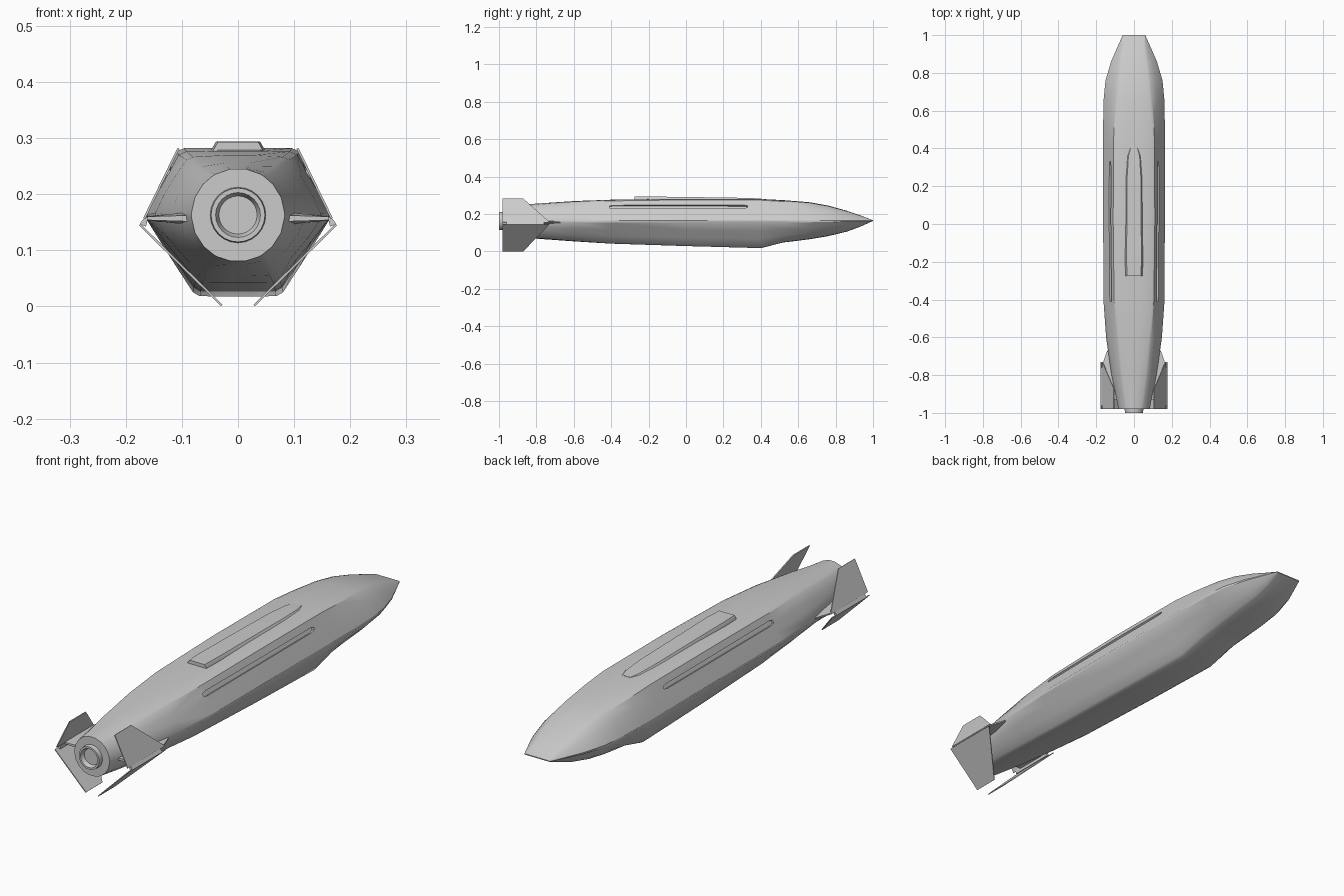
import bpy, math
from mathutils import Vector

if "Cube" in bpy.data.objects:
    bpy.data.objects.remove(bpy.data.objects["Cube"])


def make(name, verts, faces, mirror=False, smooth=30):
    me = bpy.data.meshes.new(name)
    me.from_pydata([tuple(v) for v in verts], [], faces)
    ob = bpy.data.objects.new(name, me)
    bpy.context.collection.objects.link(ob)
    bpy.ops.object.select_all(action='DESELECT')
    ob.select_set(True)
    bpy.context.view_layer.objects.active = ob
    bpy.ops.object.mode_set(mode='EDIT')
    bpy.ops.mesh.select_all(action='SELECT')
    bpy.ops.mesh.normals_make_consistent(inside=False)
    bpy.ops.object.mode_set(mode='OBJECT')
    if smooth:
        bpy.ops.object.shade_smooth_by_angle(angle=math.radians(smooth))
    if mirror:
        ob.modifiers.new("mirror", 'MIRROR')
    return ob


def loft(name, rings, **kw):
    n = len(rings[0])
    verts = [p for r in rings for p in r]
    faces = [(i * n + j, i * n + (j + 1) % n, (i + 1) * n + (j + 1) % n, (i + 1) * n + j)
             for i in range(len(rings) - 1) for j in range(n)]
    faces += [tuple(range(n)), tuple(range(len(verts) - n, len(verts)))]
    return make(name, verts, faces, **kw)


def section(y, top, side, bot, zt, zs, zb, rnd):
    """Six-sided section with clipped corners, blended towards an ellipse by rnd."""
    c = [Vector(p) for p in ((top, zt), (side, zs), (bot, zb),
                             (-bot, zb), (-side, zs), (-top, zt))]
    ring = []
    for i in range(6):
        a, b = c[i], c[(i + 1) % 6]
        for t in (0.05, 0.35, 0.65, 0.95):
            p = a.lerp(b, t)
            h = (zt - zs) if p.y > zs else (zs - zb)
            k = math.hypot(p.x / side, (p.y - zs) / h)
            e = Vector((p.x / k, zs + (p.y - zs) / k))
            p = p.lerp(e, rnd)
            ring.append((p.x, y, p.y))
    return ring


# Main body: y, top/side/bottom half widths, top/side/bottom heights, roundness
sections = [
    (-0.98, .050, .083, .045, .246, .163, .080, 1),
    (-0.90, .064, .098, .052, .250, .162, .074, .85),
    (-0.80, .076, .120, .056, .257, .160, .068, .6),
    (-0.60, .092, .150, .064, .270, .160, .054, .25),
    (-0.40, .103, .165, .070, .277, .160, .042, .05),
    (0.00, .107, .166, .074, .282, .160, .029, 0),
    (0.40, .107, .166, .076, .281, .160, .018, .03),
    (0.52, .105, .166, .074, .275, .160, .048, .18),
    (0.66, .096, .163, .075, .264, .161, .065, .3),
    (0.76, .088, .153, .072, .246, .162, .082, .35),
    (0.86, .074, .123, .062, .218, .163, .106, .35),
    (0.93, .060, .092, .055, .194, .164, .132, .25),
    (1.00, .057, .060, .057, .167, .165, .163, 0),
]
body = loft("body", [section(*s) for s in sections], smooth=28)

# Long folded-wing slots cut into the upper side facets
u, nrm = Vector((-.447, 0, .894)), Vector((.894, 0, .447))
mid = Vector((.127, 0, .240))
ends = [(-.41, .006), (-.39, .010), (.31, .009), (.33, .005)]
cutter = loft("slot_cutter", [[mid + u * w * a + nrm * d + Vector((0, y, 0))
              for a, d in ((-1, -.014), (1, -.014), (1, .02), (-1, .02))] for y, w in ends],
              mirror=True, smooth=0)
cutter.hide_render = True
cutter.display_type = 'WIRE'
cut = body.modifiers.new("slots", 'BOOLEAN')
cut.operation = 'DIFFERENCE'
cut.object = cutter

# Raised dorsal fairing, low at the nose end
loft("dorsal_fairing", [[(-w, y, .270), (-w, y, .279), (-w * .82, y, z), (w * .82, y, z),
                         (w, y, .279), (w, y, .270)]
     for y, w, z in ((-.275, .044, .293), (-.20, .048, .294), (.25, .044, .288),
                     (.36, .036, .285), (.40, .022, .282))])

# Exhaust nozzle: short hollow ring behind the tail
profile = [(.050, -.975), (.048, -1.0), (.040, -1.0), (.034, -.982)]
loft("nozzle", [[(r * math.cos(t * math.tau / 24), y, .163 + r * math.sin(t * math.tau / 24))
                 for t in range(24)] for r, y in profile])

# Side roots that carry the fins
loft("fin_root", [[(xi, y, .157 + h), (xo, y, .157 + .003), (xo, y, .157 - .003), (xi, y, .157 - h)]
     for y, xi, xo, h in ((-.67, .10, .142, .006), (-.74, .09, .166, .012),
                          (-.86, .08, .166, .012), (-.93, .07, .164, .006))],
     mirror=True)


# Folded tail fins: swept plates lying around the tail
def fin(name, hub, tip):
    ob = make(name, [(hub[0], -.73, hub[1]), (tip[0], -.87, tip[1]),
                     (tip[0], -.98, tip[1]), (hub[0], -.98, hub[1])],
              [(0, 1, 2, 3)], mirror=True, smooth=0)
    s = ob.modifiers.new("thickness", 'SOLIDIFY')
    s.thickness = .004
    s.offset = 0


fin("upper_fin", (.167, .157), (.106, .282))
fin("lower_fin", (.175, .146), (.029, .002))
fin_link = loft("lower_fin_hinge", [[(.160, y, .160), (.168, y, .157), (.175, y, .147), (.164, y, .142)]
                for y in (-.76, -.96)], mirror=True)
